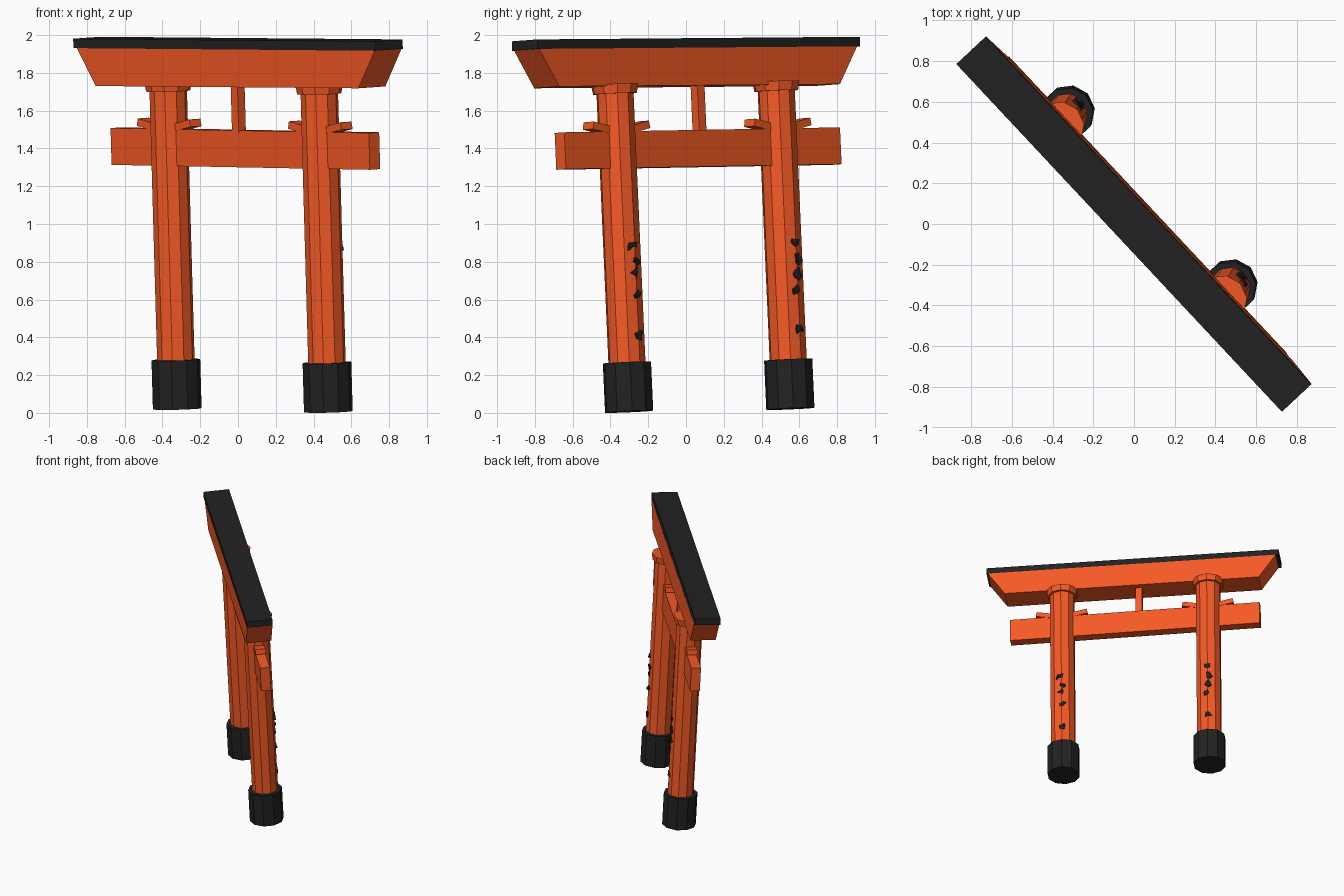
import bpy, bmesh, math, random
from mathutils import Matrix, Vector

if "Cube" in bpy.data.objects:
    bpy.data.objects.remove(bpy.data.objects["Cube"])

random.seed(4)

def material(name, rgb):
    m = bpy.data.materials.new(name)
    m.diffuse_color = (*rgb, 1)
    m.use_nodes = True
    m.node_tree.nodes["Principled BSDF"].inputs["Base Color"].default_value = m.diffuse_color
    return m

ORANGE = material("orange_paint", (0.91, 0.10, 0.018))
BLACK = material("black_paint", (0.016, 0.016, 0.016))

# Leaning gate frame: x along the gate, y through it, z up
GATE = (Matrix.Translation((0.08, 0.13, 0.02)) @ Matrix.Rotation(math.radians(-46.9), 4, 'Z')
        @ Matrix.Rotation(0.051, 4, 'X') @ Matrix.Rotation(0.013, 4, 'Y'))
LEVEL = Matrix.Rotation(-0.007, 4, 'Y')  # roof sits a little more level
parts = []

def finish(name, bm, mat, local=Matrix()):
    bmesh.ops.recalc_face_normals(bm, faces=bm.faces)
    bm.transform(GATE @ local)
    me = bpy.data.meshes.new(name)
    bm.to_mesh(me)
    bm.free()
    me.materials.append(mat)
    ob = bpy.data.objects.new(name, me)
    bpy.context.collection.objects.link(ob)
    parts.append(ob)

def box(name, size, loc, mat, rot=Matrix(), top_scale=1.0):
    bm = bmesh.new()
    bmesh.ops.create_cube(bm, size=1)
    for v in bm.verts:
        if v.co.z > 0:
            v.co.x *= top_scale
        v.co = Vector(a * b for a, b in zip(v.co, size))
    finish(name, bm, mat, Matrix.Translation(loc) @ rot)

def cylinder(name, x, z0, z1, r0, r1, mat):
    bm = bmesh.new()
    bmesh.ops.create_cone(bm, cap_ends=True, segments=10, radius1=r0, radius2=r1, depth=z1 - z0)
    finish(name, bm, mat, Matrix.Translation((x, 0, (z0 + z1) / 2)))

def chips(name, x, heights):
    # Ragged flakes standing just off the back of a pillar
    bm = bmesh.new()
    for side, z in heights:
        n = 7
        ring = []
        for i in range(n):
            a = math.tau * i / n
            r = random.uniform(0.012, 0.038)
            ring.append((side + r * math.cos(a), 0.098 + random.uniform(0, 0.012), z + r * math.sin(a)))
        lo = [bm.verts.new((p[0], 0.088, p[2])) for p in ring]
        hi = [bm.verts.new(p) for p in ring]
        mid = bm.verts.new((side, 0.106, z))
        bm.faces.new(lo)
        for i in range(n):
            j = (i + 1) % n
            bm.faces.new((lo[i], lo[j], hi[j], hi[i]))
            bm.faces.new((hi[i], hi[j], mid))
    finish(name, bm, BLACK, Matrix.Translation((x, 0, 0)))

# Pillars with black feet, collars and wedges
for label, s in (("left", -1), ("right", 1)):
    x = s * 0.585
    cylinder(label + "_pillar", x, 0.1, 1.73, 0.1, 0.1, ORANGE)
    cylinder(label + "_foot", x, 0, 0.26, 0.13, 0.13, BLACK)
    cylinder(label + "_collar", x, 1.685, 1.735, 0.118, 0.127, ORANGE)
    for side, d in (("outer", s), ("inner", -s)):
        box(f"{label}_{side}_wedge", (0.14, 0.08, 0.04), (x + d * 0.135, 0, 1.505), ORANGE,
            Matrix.Rotation(-d * 0.2, 4, 'Y'))

# Dark flaked patches
chips("left_pillar_flakes", -0.585, [(0.01, 0.88), (-0.01, 0.79), (0, 0.71), (0.005, 0.63), (0, 0.42)])
chips("right_pillar_flakes", 0.585, [(0.02, 0.88), (-0.01, 0.79), (0, 0.73), (0, 0.61), (-0.01, 0.41)])

# Tie beam and centre strut
box("tie_beam", (2.0, 0.075, 0.195), (0, 0, 1.387), ORANGE)
box("centre_strut", (0.052, 0.052, 0.27), (-0.03, -0.015, 1.605), ORANGE)

# Flared lintel and black roof cap
box("lintel", (2.035, 0.195, 0.2), (0.02, -0.042, 1.82), ORANGE, LEVEL, 2.306 / 2.035)
box("roof_cap", (2.34, 0.198, 0.05), (0.013, -0.044, 1.945), BLACK, LEVEL)

# Centre on the origin and rest on the ground
pts = [v.co for ob in parts for v in ob.data.vertices]
lo = [min(p[i] for p in pts) for i in range(3)]
hi = [max(p[i] for p in pts) for i in range(3)]
shift = Matrix.Translation((-(lo[0] + hi[0]) / 2, -(lo[1] + hi[1]) / 2, -lo[2]))
for ob in parts:
    ob.data.transform(shift)
